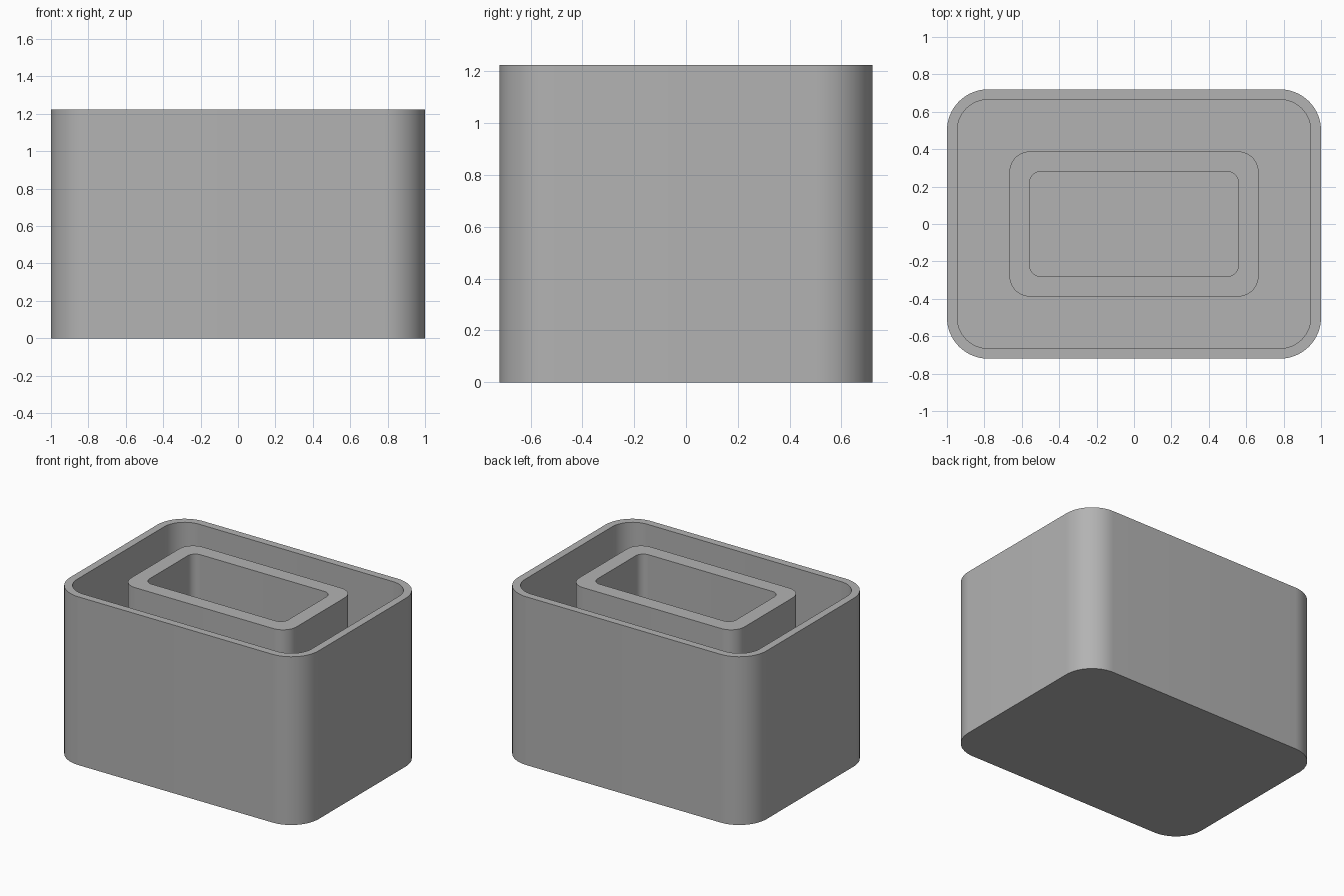
import bpy, bmesh, math

if "Cube" in bpy.data.objects:
    bpy.data.objects.remove(bpy.data.objects["Cube"], do_unlink=True)

HEIGHT = 1.224
FLOOR = 0.056
CORNER_STEPS = 16

# Plain grey material
grey = bpy.data.materials.new("plain grey")
grey.use_nodes = True
colour = (0.45, 0.45, 0.45, 1)
grey.diffuse_color = colour
grey.node_tree.nodes["Principled BSDF"].inputs["Base Color"].default_value = colour


def rounded_loop(bm, half_x, half_y, radius, z):
    """Ring of vertices around a rounded rectangle."""
    verts = []
    for corner, (sx, sy) in enumerate([(1, 1), (-1, 1), (-1, -1), (1, -1)]):
        for i in range(CORNER_STEPS + 1):
            a = math.pi / 2 * (corner + i / CORNER_STEPS)
            x = sx * (half_x - radius) + radius * math.cos(a)
            y = sy * (half_y - radius) + radius * math.sin(a)
            verts.append(bm.verts.new((x, y, z)))
    return verts


def nested_box(name, sections):
    """Skin successive rounded rectangles and cap both ends."""
    bm = bmesh.new()
    loops = [rounded_loop(bm, *s) for s in sections]
    for low, high in zip(loops, loops[1:]):
        n = len(low)
        for i in range(n):
            j = (i + 1) % n
            bm.faces.new((low[i], low[j], high[j], high[i]))
    bm.faces.new(loops[0][::-1])
    bm.faces.new(loops[-1])
    bmesh.ops.recalc_face_normals(bm, faces=bm.faces)
    mesh = bpy.data.meshes.new(name)
    bm.to_mesh(mesh)
    bm.free()
    mesh.materials.append(grey)
    obj = bpy.data.objects.new(name, mesh)
    bpy.context.collection.objects.link(obj)
    return obj


# Half width, half depth and corner radius of each wall face
outer_wall = (1.0, 0.72, 0.22)
channel_wall = (0.945, 0.665, 0.165)
sleeve_wall = (0.666, 0.388, 0.11)
pocket_wall = (0.558, 0.28, 0.06)

# Box, channel, inner sleeve and pocket in one closed skin
box = nested_box("box_with_inner_sleeve", [
    (*outer_wall, 0), (*outer_wall, HEIGHT),
    (*channel_wall, HEIGHT), (*channel_wall, FLOOR),
    (*sleeve_wall, FLOOR), (*sleeve_wall, HEIGHT),
    (*pocket_wall, HEIGHT), (*pocket_wall, FLOOR),
])

# Smooth corners with crisp rims
bpy.ops.object.select_all(action='DESELECT')
box.select_set(True)
bpy.context.view_layer.objects.active = box
bpy.ops.object.shade_smooth_by_angle(angle=math.radians(30))
